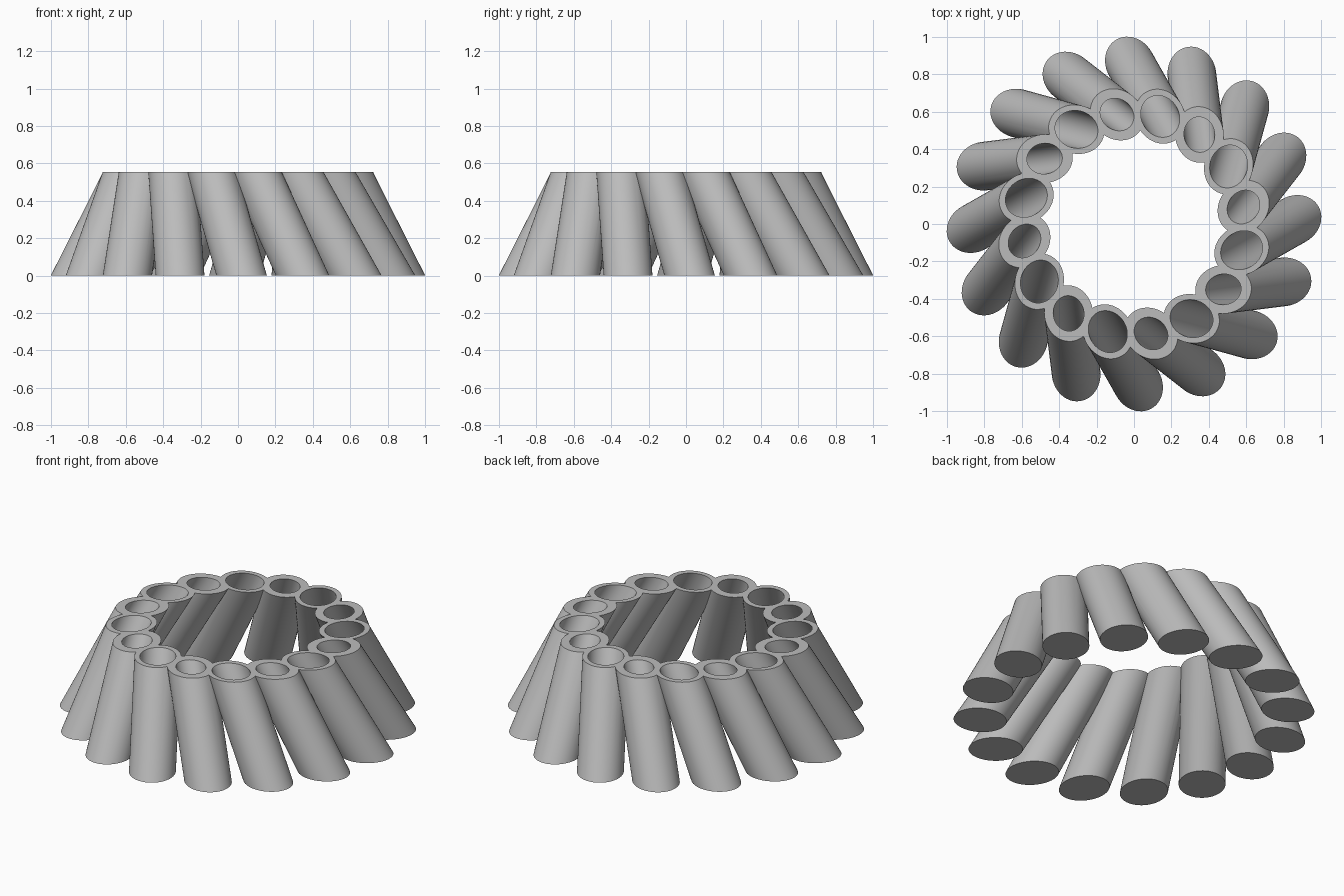
import bpy, bmesh, math
from mathutils import Vector

if "Cube" in bpy.data.objects:
    bpy.data.objects.remove(bpy.data.objects["Cube"])

HEIGHT, FLOOR = 0.555, 0.05
COUNT, SIDES = 16, 48
BODY_RADIUS, WIDE_HOLE, NARROW_HOLE = 0.13, 0.10, 0.082

grey = bpy.data.materials.new("plain grey")
grey.diffuse_color = (0.5, 0.5, 0.5, 1)
grey.use_nodes = True
grey.node_tree.nodes["Principled BSDF"].inputs["Base Color"].default_value = grey.diffuse_color


def polar(radius, degrees, z):
    a = math.radians(degrees)
    return Vector((radius * math.cos(a), radius * math.sin(a), z))


def add_leaning_cylinder(bm, base, top, radius, z0, z1):
    """Round cylinder along base-top, cut level at z0 and z1."""
    axis = top - base
    lean = Vector((axis.x, axis.y, 0)).normalized()
    side = Vector((-lean.y, lean.x, 0))
    stretch = axis.length / axis.z
    rings = []
    for z in (z0, z1):
        centre = base + axis * (z / HEIGHT)
        ring = []
        for i in range(SIDES):
            t = math.tau * i / SIDES
            ring.append(bm.verts.new(centre + lean * (radius * stretch * math.cos(t))
                                     + side * (radius * math.sin(t))))
        rings.append(ring)
    low, high = rings
    for i in range(SIDES):
        j = (i + 1) % SIDES
        bm.faces.new((low[i], low[j], high[j], high[i]))
    bm.faces.new(low[::-1])
    bm.faces.new(high)


def make_object(name, bm):
    mesh = bpy.data.meshes.new(name)
    bm.to_mesh(mesh)
    bm.free()
    mesh.materials.append(grey)
    obj = bpy.data.objects.new(name, mesh)
    bpy.context.collection.objects.link(obj)
    return obj


def add_boolean(obj, operation, other):
    mod = obj.modifiers.new(operation.lower(), 'BOOLEAN')
    mod.operation, mod.solver, mod.object = operation, 'MANIFOLD', other
    other.hide_render = True


# Ring of leaning tubes; neighbours sit in separate meshes, wide and narrow holes alternate
bodies, holes = (bmesh.new(), bmesh.new()), bmesh.new()
for k in range(COUNT):
    turn = k * 360 / COUNT
    base = polar(0.856, 91.3 + turn, 0)
    top = polar(0.592, 76.3 + turn, HEIGHT)
    add_leaning_cylinder(bodies[k % 2], base, top, BODY_RADIUS, 0, HEIGHT)
    hole = NARROW_HOLE if k % 2 else WIDE_HOLE
    add_leaning_cylinder(holes, base, top, hole, FLOOR, HEIGHT + 0.05)

holder = make_object("tube_ring", bodies[0])
other_tubes = make_object("other_tubes", bodies[1])
hole_cutter = make_object("hole_cutter", holes)

# Merge the tubes and bore the blind holes
add_boolean(holder, 'UNION', other_tubes)
add_boolean(holder, 'DIFFERENCE', hole_cutter)
bpy.context.view_layer.update()
depsgraph = bpy.context.evaluated_depsgraph_get()
merged = bpy.data.meshes.new_from_object(holder.evaluated_get(depsgraph))
holder.modifiers.clear()
holder.data = merged
for helper in (other_tubes, hole_cutter):
    bpy.data.objects.remove(helper)

# Smooth walls with crisp rims
merged.shade_smooth()
merged.set_sharp_from_angle(angle=math.radians(30))
